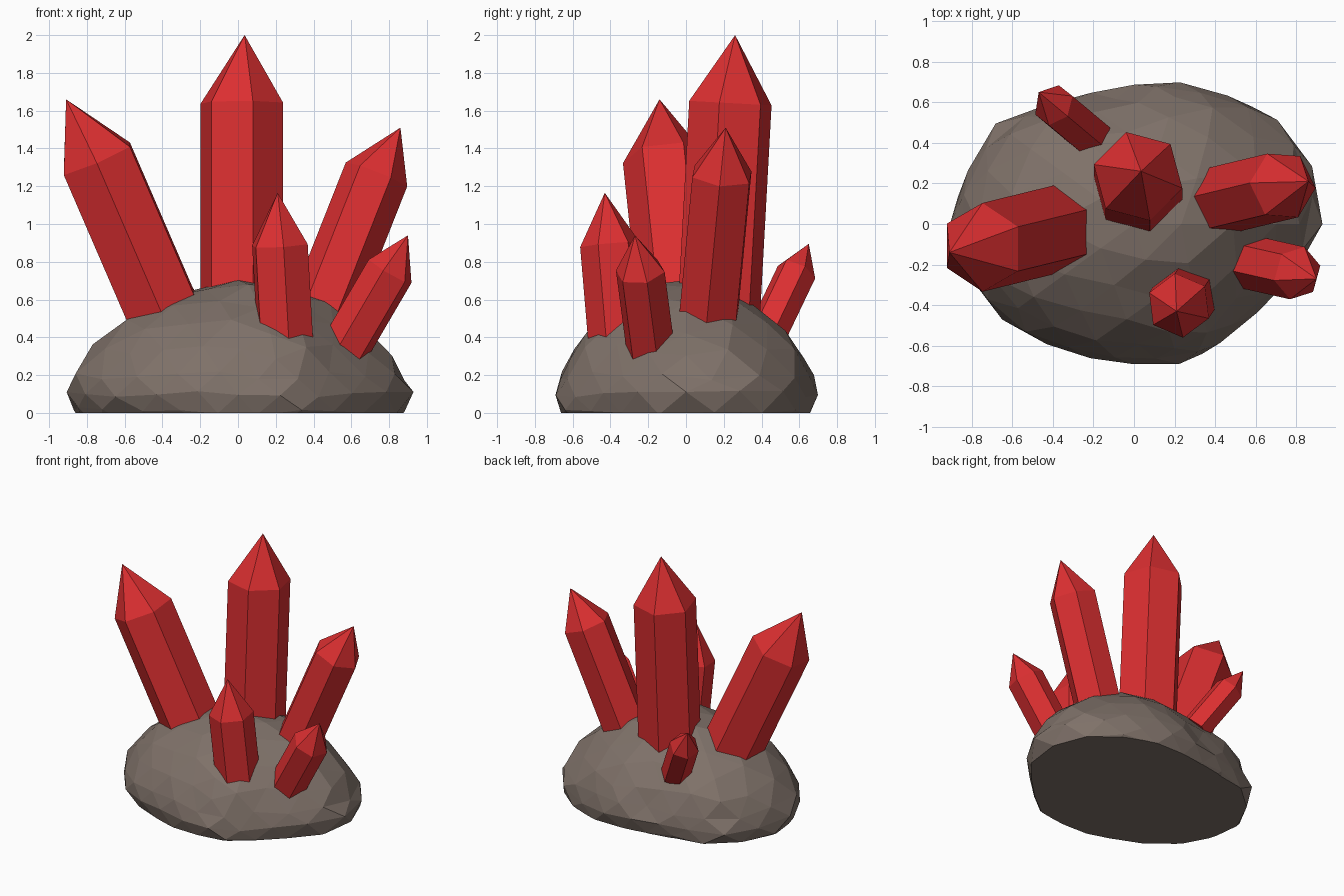
import bpy, bmesh, math, random
from mathutils import Vector

if "Cube" in bpy.data.objects:
    bpy.data.objects.remove(bpy.data.objects["Cube"])

random.seed(4)


def material(name, rgb):
    m = bpy.data.materials.new(name)
    m.diffuse_color = (*rgb, 1)
    m.use_nodes = True
    m.node_tree.nodes["Principled BSDF"].inputs["Base Color"].default_value = m.diffuse_color
    return m


stone = material("stone grey brown", (0.21, 0.165, 0.14))
red = material("crystal red", (0.71, 0.028, 0.03))


def finish(bm, name, mat):
    bmesh.ops.recalc_face_normals(bm, faces=bm.faces)
    me = bpy.data.meshes.new(name)
    bm.to_mesh(me)
    bm.free()
    me.materials.append(mat)
    ob = bpy.data.objects.new(name, me)
    bpy.context.collection.objects.link(ob)
    return ob


# Rock: faceted sphere reshaped to a plan outline and a domed profile
outline = [(.92, .02), (.85, .36), (.43, .65), (.28, .68), (.15, .69), (-.1, .64),
           (-.42, .60), (-.68, .48), (-.86, .2), (-.91, -.02), (-.8, -.3), (-.55, -.53),
           (-.4, -.59), (0, -.68), (.29, -.68), (.55, -.46), (.8, -.22)]
polar = sorted((math.atan2(y, x) % math.tau, math.hypot(x, y)) for x, y in outline)
polar = [(polar[-1][0] - math.tau, polar[-1][1])] + polar + [(polar[0][0] + math.tau, polar[0][1])]


def plan_radius(a):
    for (a0, r0), (a1, r1) in zip(polar, polar[1:]):
        if a0 <= a <= a1:
            return r0 + (r1 - r0) * (a - a0) / (a1 - a0)


bm = bmesh.new()
bmesh.ops.create_icosphere(bm, subdivisions=3, radius=1)
for v in bm.verts:
    x, y, s = v.co
    rho = math.hypot(x, y)
    a = math.atan2(y, x)
    r = rho * plan_radius(a % math.tau) * random.uniform(0.985, 1.025)
    z = 0.1 + (0.59 * s ** 1.35 if s > 0 else 0.35 * s) + random.uniform(-0.018, 0.018)
    v.co = (r * math.cos(a), r * math.sin(a), z)
# flat underside
cut = bmesh.ops.bisect_plane(bm, geom=bm.verts[:] + bm.edges[:] + bm.faces[:],
                             plane_co=(0, 0, 0), plane_no=(0, 0, 1), clear_inner=True)
rim = [e for e in cut["geom_cut"] if isinstance(e, bmesh.types.BMEdge)]
bmesh.ops.contextual_create(bm, geom=rim)
finish(bm, "rock_base", stone)


# Crystals: six-sided prism from base to shoulder, closed by a point
def crystal(name, base, shoulder, tip, radius, phase):
    base, shoulder = Vector(base), Vector(shoulder)
    d = (shoulder - base).normalized()
    u = Vector((1, 0, 0))
    u = (u - d * u.dot(d)).normalized()
    w = d.cross(u)
    bm = bmesh.new()
    rings = []
    for c in (base, shoulder):
        ring = []
        for i in range(6):
            a = math.radians(phase + 60 * i)
            ring.append(bm.verts.new(c + (u * math.cos(a) + w * math.sin(a)) * radius))
        rings.append(ring)
    lo, hi = rings
    top = bm.verts.new(tip)
    bm.faces.new(lo[::-1])
    for i in range(6):
        j = (i + 1) % 6
        bm.faces.new((lo[i], lo[j], hi[j], hi[i]))
        bm.faces.new((hi[i], hi[j], top))
    finish(bm, name, red)


crystal("crystal_centre", (.02, .17, .45), (.02, .235, 1.64), (.035, .26, 2.0), .226, 45)
crystal("crystal_left", (-.36, -.02, .45), (-.747, -.115, 1.345), (-.91, -.14, 1.66), .22, 30)
crystal("crystal_right", (.40, .11, .42), (.733, .19, 1.262), (.86, .21, 1.51), .175, -2)
crystal("crystal_front", (.255, -.352, .3), (.222, -.402, .89), (.21, -.43, 1.165), .16, 37)
crystal("crystal_front_right", (.53, -.18, .28), (.805, -.242, .75), (.9, -.27, .94), .134, 12)
crystal("crystal_back", (-.21, .43, .42), (-.395, .585, .745), (-.47, .65, .895), .107, 15)
